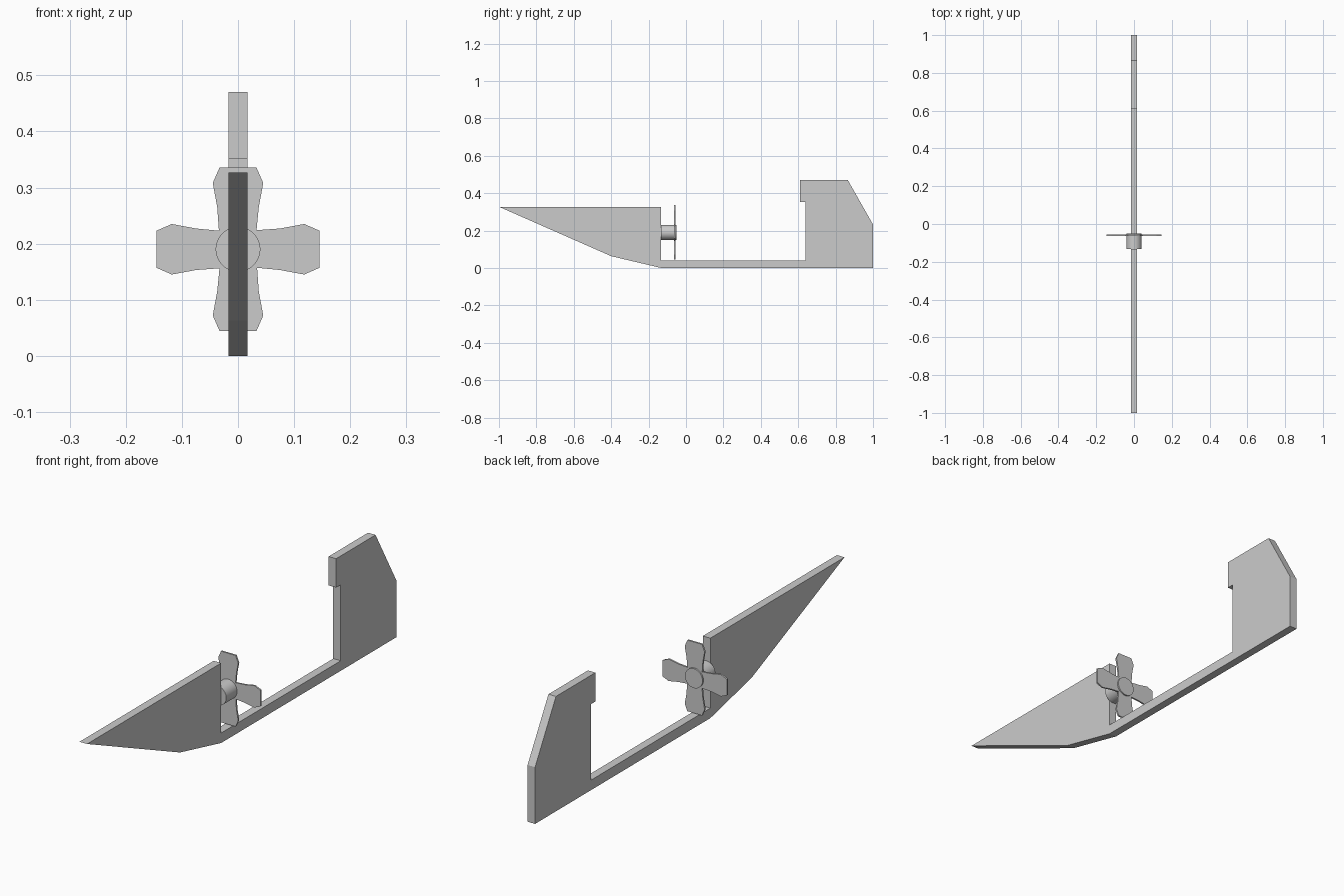
import bpy, bmesh, math
from mathutils import Matrix

if "Cube" in bpy.data.objects:
    bpy.data.objects.remove(bpy.data.objects["Cube"])


def prism(name, points, to_3d, offset):
    """Extrude a flat outline along an offset vector."""
    bm = bmesh.new()
    face = bm.faces.new([bm.verts.new(to_3d(a, b)) for a, b in points])
    moved = bmesh.ops.extrude_face_region(bm, geom=[face])["geom"]
    bmesh.ops.translate(bm, vec=offset, verts=[v for v in moved if isinstance(v, bmesh.types.BMVert)])
    bmesh.ops.recalc_face_normals(bm, faces=bm.faces)
    mesh = bpy.data.meshes.new(name)
    bm.to_mesh(mesh)
    bm.free()
    obj = bpy.data.objects.new(name, mesh)
    bpy.context.collection.objects.link(obj)
    return obj


HALF = 0.017
AXIS_Z = 0.19

# Keel plate: bow wedge, thin bottom bar and stern block in one side profile (y, z)
side = [(-1, 0.327), (-0.133, 0.327), (-0.133, 0.041), (0.64, 0.041), (0.64, 0.352),
        (0.61, 0.352), (0.61, 0.47), (0.865, 0.47), (1, 0.232), (1, 0),
        (-0.133, 0), (-0.4, 0.063)]
prism("keel_plate", side, lambda y, z: (-HALF, y, z), (2 * HALF, 0, 0))

# Propeller: one blade outline turned four times into a cross
blade = [(0.033, 0.034), (0.037, 0.075), (0.045, 0.118), (0.033, 0.1455)]
blade += [(-x, r) for x, r in reversed(blade[1:])]
cross = []
for i in range(4):
    c, s = math.cos(-i * math.pi / 2), math.sin(-i * math.pi / 2)
    cross += [(x * c - r * s, x * s + r * c) for x, r in reversed(blade)]
    # corner shared with the next blade is supplied by that blade's first point
cross_obj = prism("propeller_blades", cross, lambda x, z: (x, -0.063, z + AXIS_Z), (0, 0.007, 0))

# Hub cylinder along y
bpy.ops.mesh.primitive_cylinder_add(vertices=32, radius=0.04, depth=0.083,
                                    location=(0, -0.0915, AXIS_Z), rotation=(math.pi / 2, 0, 0))
hub = bpy.context.object
hub.name = "propeller_hub"
bpy.ops.object.shade_smooth_by_angle(angle=math.radians(35))
